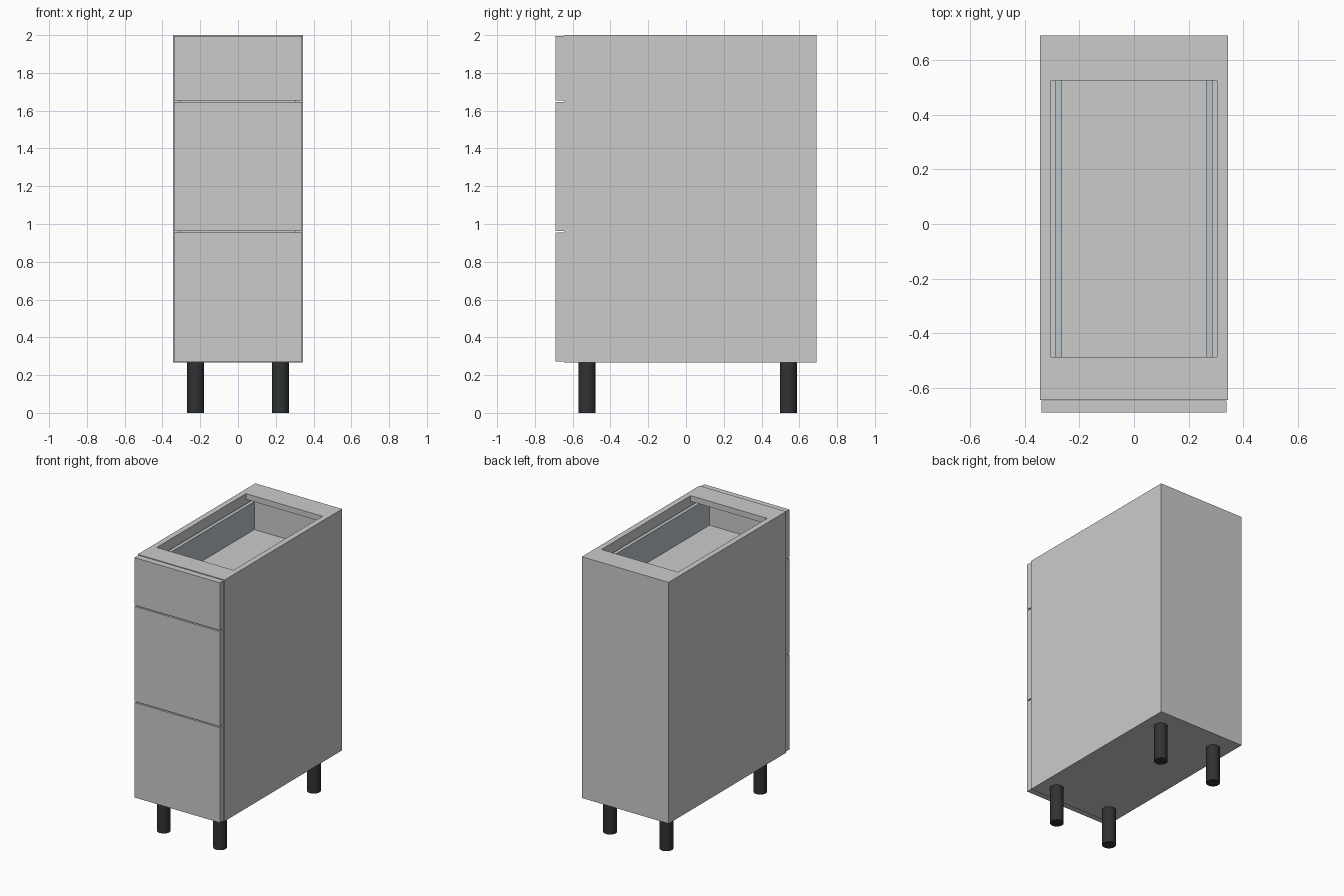
import bpy
import bmesh

if "Cube" in bpy.data.objects:
    bpy.data.objects.remove(bpy.data.objects["Cube"])


def material(name, color):
    m = bpy.data.materials.new(name)
    m.diffuse_color = color
    m.use_nodes = True
    m.node_tree.nodes["Principled BSDF"].inputs["Base Color"].default_value = m.diffuse_color
    return m


METAL = material("drawer_metal", (0.50, 0.55, 0.58, 1))
BLACK = material("leg_black", (0.03, 0.032, 0.033, 1))


def box(name, x, y, z, mat=None):
    """Box from (min, max) ranges on each axis."""
    bm = bmesh.new()
    bmesh.ops.create_cube(bm, size=1)
    for v in bm.verts:
        for i, r in enumerate((x, y, z)):
            v.co[i] = r[0] if v.co[i] < 0 else r[1]
    me = bpy.data.meshes.new(name)
    bm.to_mesh(me)
    bm.free()
    ob = bpy.data.objects.new(name, me)
    bpy.context.collection.objects.link(ob)
    if mat:
        me.materials.append(mat)
    return ob


def box_pair(name, x, y, z, mat=None):
    """The same box on the right and mirrored to the left."""
    box(name + "_right", x, y, z, mat)
    box(name + "_left", (-x[1], -x[0]), y, z, mat)


# Carcass
W, T = 0.345, 0.041
FRONT, BACK = -0.645, 0.69
BOTTOM, TOP = 0.266, 2.0
INNER = (-W + T, W - T)
box_pair("side_panel", (W - T, W), (FRONT, BACK - 0.007), (BOTTOM, TOP))
box("bottom_panel", INNER, (FRONT, BACK - 0.007), (BOTTOM, BOTTOM + T))
box("back_panel", (-W, W), (BACK - 0.007, BACK), (BOTTOM, TOP))
box("front_rail", INNER, (FRONT, -0.487), (TOP - T, TOP))
box("back_rail", INNER, (0.525, BACK - 0.007), (TOP - T, TOP))

# Drawers: front bottom, front top, box side height
drawers = {
    "bottom": (0.271, 0.954, 0.44),
    "middle": (0.962, 1.645, 0.44),
    "top": (1.653, 1.995, 0.20),
}
for name, (z0, z1, height) in drawers.items():
    box(name + "_drawer_front", (-0.339, 0.339), (-0.69, FRONT - 0.001), (z0, z1))
    floor = z0 + 0.085
    rim = floor + height
    box_pair(name + "_drawer_side", (0.264, 0.29), (FRONT, 0.60),
             (floor - 0.037, rim), METAL)
    box(name + "_drawer_floor", (-0.264, 0.264), (FRONT, 0.60), (floor - 0.037, floor))
    box(name + "_drawer_back", (-0.264, 0.264), (0.563, 0.60), (floor, rim))

# Legs
for x, sx in ((-0.224, "left"), (0.224, "right")):
    for y, sy in ((-0.523, "front"), (0.542, "back")):
        bpy.ops.mesh.primitive_cylinder_add(vertices=32, radius=0.045, depth=BOTTOM,
                                            location=(x, y, BOTTOM / 2))
        leg = bpy.context.object
        leg.name = f"{sy}_{sx}_leg"
        leg.data.materials.append(BLACK)
        bpy.ops.object.shade_smooth_by_angle()
